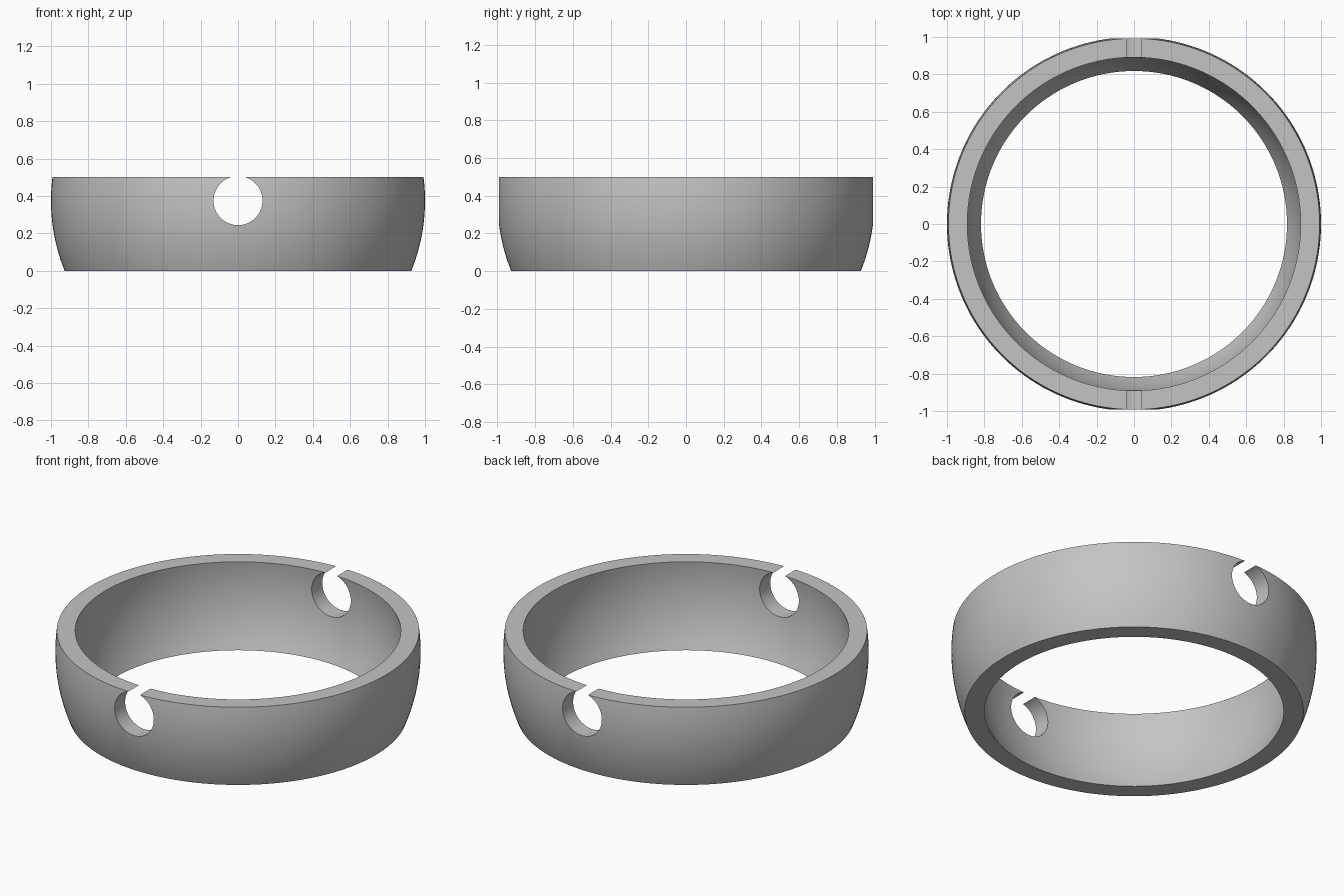
import bpy
import bmesh
import math
from mathutils import Vector

cube = bpy.data.objects.get("Cube")
if cube:
    bpy.data.objects.remove(cube, do_unlink=True)

HEIGHT = 0.5
CENTRE = 0.375      # height of the sphere centre and of the holes
OUTER, INNER = 1.0, 0.9
HOLE = 0.131
STEPS, SEGMENTS = 16, 160

grey = bpy.data.materials.new("plain grey")
grey.use_nodes = True
colour = (0.55, 0.55, 0.55, 1)
grey.diffuse_color = colour
grey.node_tree.nodes["Principled BSDF"].inputs["Base Color"].default_value = colour


def arc(radius):
    """Spherical wall profile from the bottom to the top."""
    heights = [HEIGHT * i / STEPS for i in range(STEPS + 1)]
    return [Vector((math.sqrt(radius ** 2 - (z - CENTRE) ** 2), 0, z)) for z in heights]


# Ring: closed profile between two concentric spheres, spun around z
bm = bmesh.new()
verts = [bm.verts.new(p) for p in arc(OUTER) + arc(INNER)[::-1]]
edges = [bm.edges.new((verts[i - 1], verts[i])) for i in range(len(verts))]
bmesh.ops.spin(bm, geom=verts + edges, cent=(0, 0, 0), axis=(0, 0, 1),
               angle=math.tau, steps=SEGMENTS, use_merge=True)
bmesh.ops.remove_doubles(bm, verts=bm.verts, dist=1e-5)
bmesh.ops.recalc_face_normals(bm, faces=bm.faces)
mesh = bpy.data.meshes.new("ring")
bm.to_mesh(mesh)
bm.free()
mesh.materials.append(grey)
ring = bpy.data.objects.new("ring", mesh)
bpy.context.collection.objects.link(ring)

# Round holes front and back, breaking through the top rim
bpy.ops.mesh.primitive_cylinder_add(vertices=72, radius=HOLE, depth=3,
                                    location=(0, 0, CENTRE),
                                    rotation=(math.pi / 2, 0, 0))
cutter = bpy.context.object
cutter.name = "hole_cutter"
cutter.hide_render = True
cutter.data.materials.append(grey)

cut = ring.modifiers.new("holes", "BOOLEAN")
cut.operation = "DIFFERENCE"
cut.solver = "EXACT"
cut.object = cutter

bpy.ops.object.select_all(action="DESELECT")
ring.select_set(True)
bpy.context.view_layer.objects.active = ring
bpy.ops.object.modifier_apply(modifier=cut.name)
bpy.data.objects.remove(cutter, do_unlink=True)

bpy.ops.object.shade_smooth_by_angle(angle=math.radians(30))
